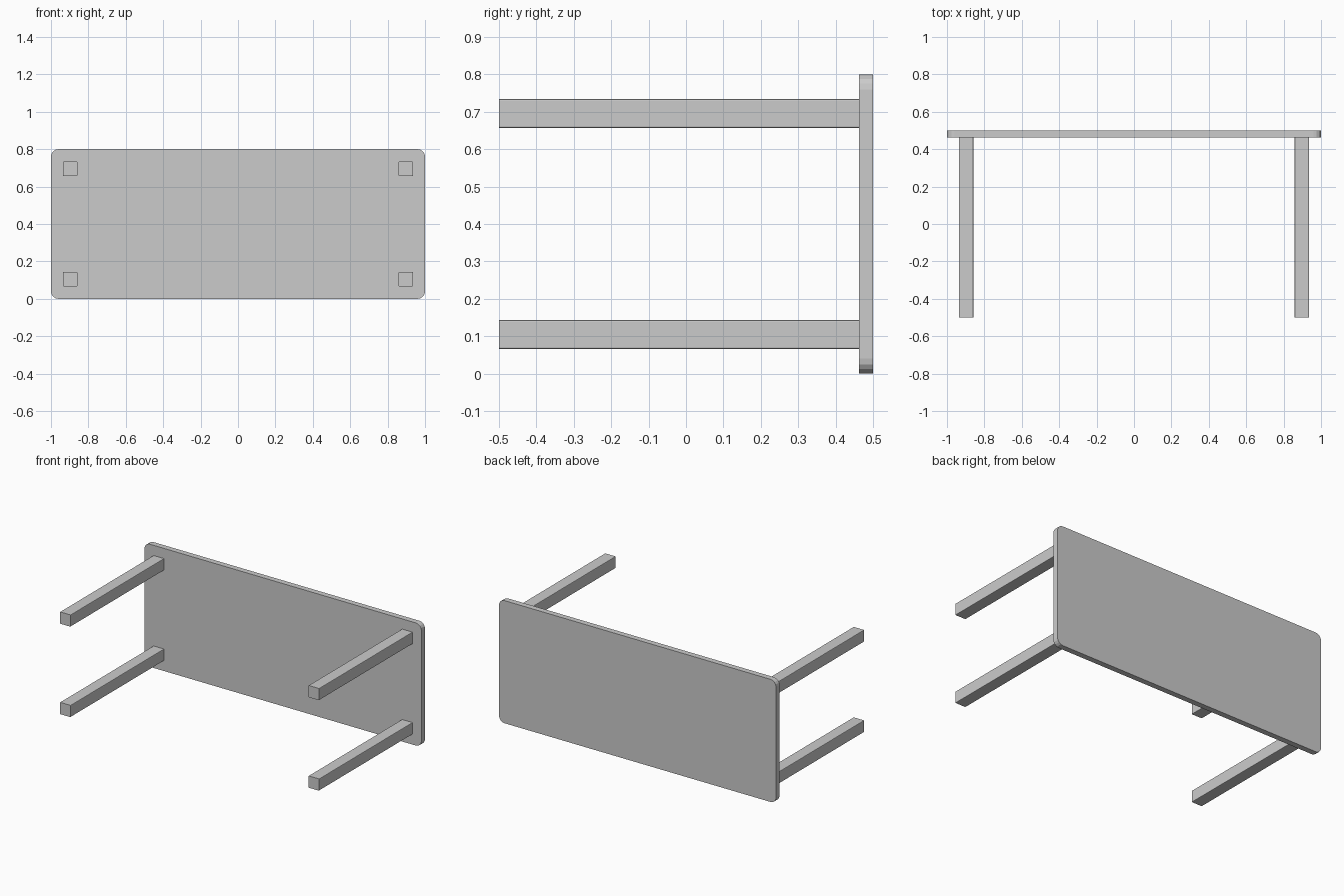
import bpy, bmesh
from mathutils import Vector

if "Cube" in bpy.data.objects:
    bpy.data.objects.remove(bpy.data.objects["Cube"])


def rounded_bar(name, center, size, radius, segments):
    """Box whose four edges running along y are rounded."""
    bm = bmesh.new()
    bmesh.ops.create_cube(bm, size=1)
    bmesh.ops.scale(bm, vec=Vector(size), verts=bm.verts)
    edges = [e for e in bm.edges
             if abs(e.verts[0].co.y - e.verts[1].co.y) > 1e-4]
    bmesh.ops.bevel(bm, geom=edges, offset=radius, segments=segments,
                    profile=0.5, affect='EDGES')
    mesh = bpy.data.meshes.new(name)
    bm.to_mesh(mesh)
    bm.free()
    obj = bpy.data.objects.new(name, mesh)
    obj.location = center
    bpy.context.collection.objects.link(obj)
    return obj


TOP_THICK = 0.037
LEG_WIDTH = 0.077
LEG_LENGTH = 1.0 - TOP_THICK

# table top standing upright at the back
rounded_bar("table_top", (0, 0.5 - TOP_THICK / 2, 0.4),
            (2.0, TOP_THICK, 0.8), 0.04, 4)

# four square legs pointing to the front, with slightly eased edges
for side, sx in (("left", -1), ("right", 1)):
    for level, sz in (("lower", -1), ("upper", 1)):
        rounded_bar(f"{level}_{side}_leg",
                    (sx * 0.897, -0.5 + LEG_LENGTH / 2, 0.4 + sz * 0.295),
                    (LEG_WIDTH, LEG_LENGTH, LEG_WIDTH), 0.004, 2)
